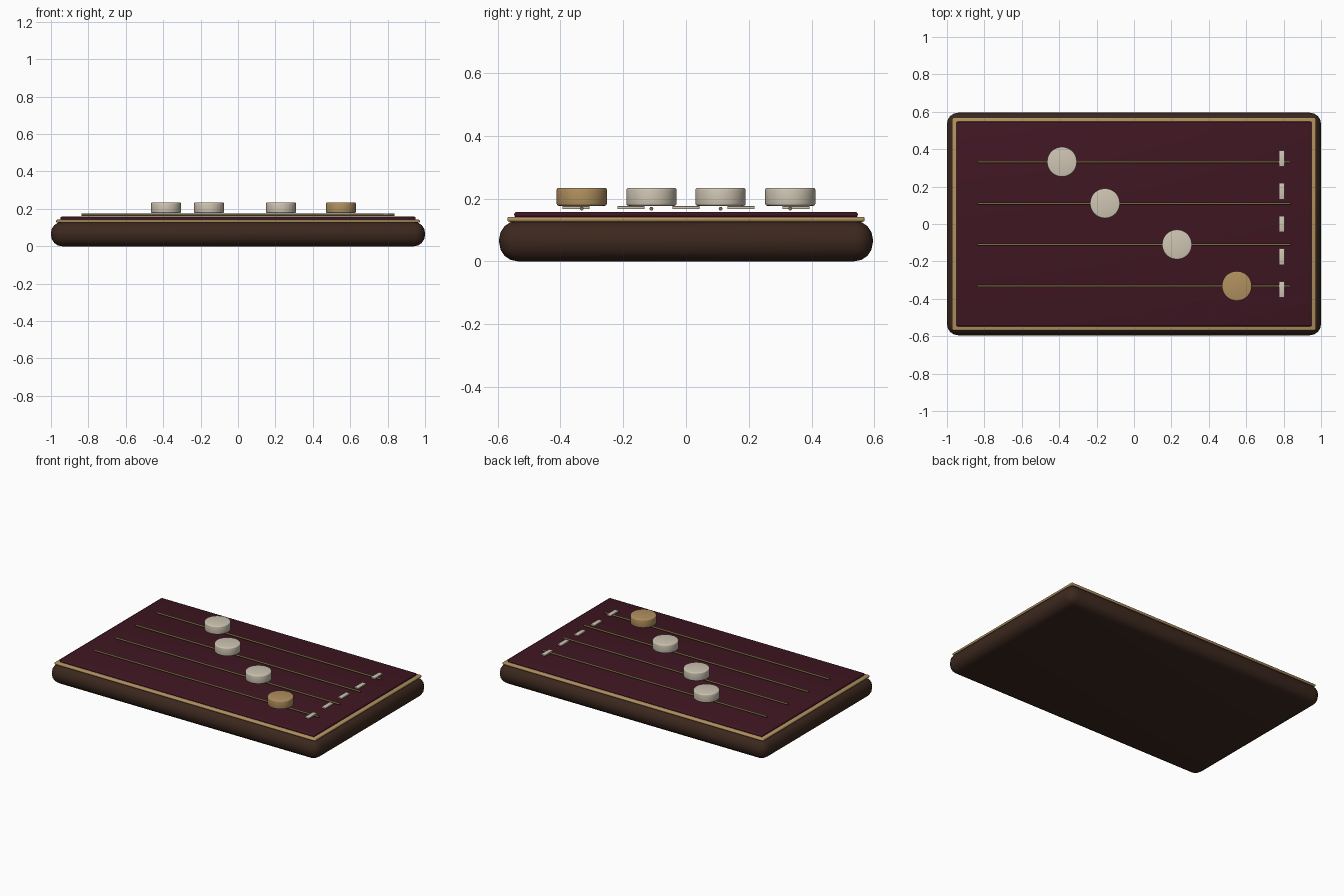
import bpy, math

if "Cube" in bpy.data.objects:
    bpy.data.objects.remove(bpy.data.objects["Cube"])


def material(name, rgb):
    m = bpy.data.materials.new(name)
    m.diffuse_color = (*rgb, 1)
    m.use_nodes = True
    m.node_tree.nodes["Principled BSDF"].inputs["Base Color"].default_value = m.diffuse_color
    return m


WOOD = material("dark_wood", (0.045, 0.021, 0.013))
BRASS = material("brass", (0.44, 0.28, 0.115))
FELT = material("burgundy_felt", (0.05, 0.008, 0.016))
IVORY = material("ivory", (0.62, 0.56, 0.45))
LANE = material("lane_brass", (0.22, 0.16, 0.06))


def finish(ob, name, mat, bevel=0, segments=3):
    ob.name = name
    ob.data.materials.append(mat)
    if bevel:
        b = ob.modifiers.new("rounded_edges", "BEVEL")
        b.width, b.segments = bevel, segments
        b.limit_method = "ANGLE"
        bpy.ops.object.modifier_apply(modifier=b.name)
    bpy.ops.object.shade_smooth_by_angle(angle=math.radians(35))
    return ob


def box(name, x, y, z0, z1, sx, sy, mat, bevel=0, segments=3):
    bpy.ops.mesh.primitive_cube_add(size=1, location=(x, y, (z0 + z1) / 2))
    ob = bpy.context.object
    ob.scale = (sx, sy, z1 - z0)
    bpy.ops.object.transform_apply(location=False, rotation=False, scale=True)
    return finish(ob, name, mat, bevel, segments)


def cylinder(name, loc, radius, depth, mat, sides, bevel=0, rot=(0, 0, 0)):
    bpy.ops.mesh.primitive_cylinder_add(vertices=sides, radius=radius, depth=depth,
                                        location=loc, rotation=rot)
    return finish(bpy.context.object, name, mat, bevel)


# Stacked board: wooden base, brass border, felt playing surface
box("wooden_base", 0, 0, 0, 0.13, 2.0, 1.19, WOOD, 0.06, 4)
box("brass_border", 0, 0, 0.126, 0.142, 1.945, 1.138, BRASS, 0.007)
box("felt_surface", 0, 0, 0.140, 0.158, 1.90, 1.094, FELT, 0.008)

# Four lanes, each a thin rail carrying one round token
for i, (x, y) in enumerate([(-0.385, 0.332), (-0.155, 0.11), (0.23, -0.11), (0.55, -0.332)]):
    cylinder(f"lane_rail_{i + 1}", (0, y, 0.168), 0.006, 1.675, LANE, 12,
             rot=(0, math.pi / 2, 0))
    cylinder(f"token_{i + 1}", (x, y, 0.2055), 0.08, 0.057,
             BRASS if i == 3 else IVORY, 48, 0.007)

# Dashed finish line
for i in range(5):
    box(f"finish_dash_{i + 1}", 0.79, (i - 2) * 0.175, 0.166, 0.176, 0.03, 0.087, IVORY, 0.002, 2)
